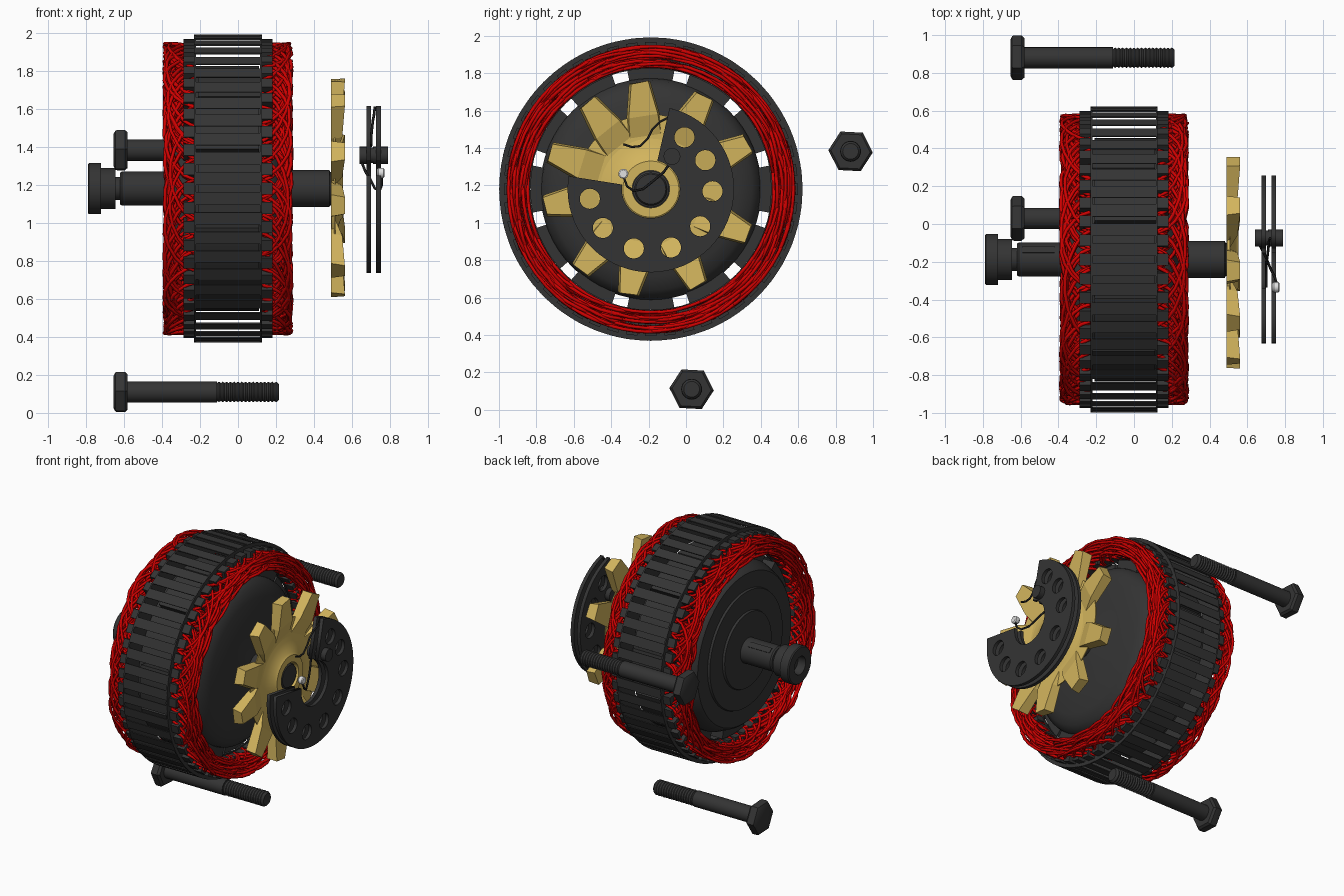
import bpy, bmesh, math, random
from math import sin, cos, pi, radians
from mathutils import Matrix, Vector

if "Cube" in bpy.data.objects:
    bpy.data.objects.remove(bpy.data.objects["Cube"])

random.seed(4)
CY, CZ = -0.188, 1.18         # machine axis runs along x
MID = -0.0525                 # middle of the stator in x
SLOTS = 48
PITCH = 2 * pi / SLOTS


def material(name, r, g, b):
    m = bpy.data.materials.new(name)
    m.diffuse_color = (r, g, b, 1)
    m.use_nodes = True
    m.node_tree.nodes["Principled BSDF"].inputs["Base Color"].default_value = m.diffuse_color
    return m


DARK = material("dark_steel", 0.034, 0.034, 0.034)
BLACK = material("black_wire", 0.012, 0.012, 0.012)
RED = material("red_enamel", 0.62, 0.0, 0.0)
BRASS = material("brass", 0.65, 0.46, 0.11)
WHITE = material("white_plastic", 0.75, 0.75, 0.75)


def polar(x, r, a, c=(CY, CZ)):
    return Vector((x, c[0] + r * cos(a), c[1] + r * sin(a)))


def finish(name, bm, mat, smooth=True):
    bmesh.ops.remove_doubles(bm, verts=bm.verts, dist=1e-5)
    bmesh.ops.recalc_face_normals(bm, faces=bm.faces)
    me = bpy.data.meshes.new(name)
    bm.to_mesh(me)
    bm.free()
    me.materials.append(mat)
    if smooth:
        me.shade_smooth()
        me.set_sharp_from_angle(angle=radians(32))
    ob = bpy.data.objects.new(name, me)
    bpy.context.collection.objects.link(ob)
    return ob


def lathe(name, profile, mat, seg=48, c=(CY, CZ), turn=0.0, closed=False):
    """Revolve (x, radius) points round an x-parallel axis."""
    bm = bmesh.new()
    rings = [[bm.verts.new(polar(x, r, turn + 2 * pi * i / seg, c)) for i in range(seg)]
             for x, r in profile]
    pairs = list(zip(rings, rings[1:]))
    if closed:
        pairs.append((rings[-1], rings[0]))
    for p, q in pairs:
        for i in range(seg):
            j = (i + 1) % seg
            bm.faces.new((p[i], p[j], q[j], q[i]))
    bmesh.ops.dissolve_degenerate(bm, edges=bm.edges, dist=1e-6)
    return finish(name, bm, mat)


def loft(bm, secs):
    """Skin a run of four-cornered sections and cap both ends."""
    secs = [[bm.verts.new(p) for p in s] for s in secs]
    for p, q in zip(secs, secs[1:]):
        for i in range(4):
            j = (i + 1) % 4
            bm.faces.new((p[i], p[j], q[j], q[i]))
    bm.faces.new(secs[0])
    bm.faces.new(secs[-1][::-1])


def block(bm, x0, x1, r0, r1, a, w, steps=1):
    """Polar block centred on angle a, w radians wide."""
    loft(bm, [[polar(x, r, a + (k / steps - 0.5) * w) for x, r in
               ((x0, r0), (x1, r0), (x1, r1), (x0, r1))] for k in range(steps + 1)])


def plate(name, outlines, x0, x1, mat):
    """Flat sheet facing x, cut from closed outlines (first outer, rest holes)."""
    cu = bpy.data.curves.new(name, 'CURVE')
    cu.dimensions, cu.fill_mode, cu.extrude = '2D', 'BOTH', (x1 - x0) / 2
    for pts in outlines:
        sp = cu.splines.new('POLY')
        sp.points.add(len(pts) - 1)
        for p, (r, a) in zip(sp.points, pts):
            p.co = (r * cos(a), r * sin(a), 0, 1)
        sp.use_cyclic_u = True
    cu.materials.append(mat)
    ob = bpy.data.objects.new(name, cu)
    bpy.context.collection.objects.link(ob)
    ob.matrix_world = Matrix(((0, 0, 1, (x0 + x1) / 2), (1, 0, 0, CY), (0, 1, 0, CZ), (0, 0, 0, 1)))


def wires(name, paths, radius, mat, res=1):
    cu = bpy.data.curves.new(name, 'CURVE')
    cu.dimensions, cu.bevel_depth, cu.bevel_resolution = '3D', radius, res
    cu.use_fill_caps = True
    for pts in paths:
        sp = cu.splines.new('POLY')
        sp.points.add(len(pts) - 1)
        for p, co in zip(sp.points, pts):
            p.co = (*co, 1)
        sp.use_smooth = True
    cu.materials.append(mat)
    bpy.context.collection.objects.link(bpy.data.objects.new(name, cu))


# stator cage: thin axial slats held by two end rings
bm = bmesh.new()
for i in range(SLOTS):
    block(bm, -0.23, 0.125, 0.804, 0.811, (i + 0.5) * PITCH, PITCH * 0.64)
finish("stator_slats", bm, DARK, False)
for side, tag in ((-1, "left"), (1, "right")):
    def X(d):
        return MID + side * d
    lathe(f"stator_ring_{tag}", [(X(.168), .645), (X(.168), .811), (X(.178), .811), (X(.178), .645)],
          DARK, SLOTS, closed=True)
    # insulator teeth
    bm = bmesh.new()
    for i in range(SLOTS):
        block(bm, X(.176), X(.235), .652, .787, i * PITCH, PITCH * 0.6)
    finish(f"insulator_teeth_{tag}", bm, DARK, False)
    # end windings: overlapping wire hoops from slot to slot
    hoops = []
    for i in range(SLOTS):
        for layer in range(5):
            span = random.choice((4, 5, 6))
            r0 = .659 + .0255 * layer
            r1 = min(.764, max(.658, r0 + random.uniform(-.04, .04)))
            h = random.uniform(.125, .157)
            a0 = (i + 0.5 + random.uniform(-.12, .12)) * PITCH
            hoops.append([polar(X(.18 + h * sin(pi * t) ** 0.6), r0 + (r1 - r0) * t,
                                a0 + span * PITCH * t)
                          for t in (0, .04, .12, .25, .4, .55, .7, .85, .95, 1)])
    wires(f"winding_{tag}", hoops, 0.0098, RED)

# rotor: stepped body, domed on the right, with claw poles round it
lathe("rotor_body", [(-.37, .09), (-.37, .27), (-.355, .275), (-.355, .42), (-.34, .425),
                     (-.34, .54), (-.325, .555), (-.24, .592), (.12, .592), (.17, .58),
                     (.21, .54), (.235, .47), (.25, .33), (.265, .2), (.285, .09)], DARK, 64)
bm = bmesh.new()
for i in range(12):
    s = -.02 if i % 2 else .02
    block(bm, -.23 + s, .13 + s, .56, .645, i * pi / 6, radians(22.5), steps=5)
finish("rotor_claws", bm, DARK)

# shaft with pulley nut at the left end
lathe("shaft", [(-.73, 0), (-.73, .06), (-.79, .065), (-.79, .128), (-.783, .135), (-.72, .135),
                (-.72, .108), (-.645, .108), (-.645, .06), (-.62, .06), (-.62, .083), (-.61, .09),
                (.28, .09), (.28, .098), (.48, .098), (.485, .088), (.535, .088), (.547, .08),
                (.55, 0)], DARK, 40)
bm = bmesh.new()
block(bm, -.59, -.42, .08, .097, radians(55), radians(24))
finish("shaft_key", bm, DARK, False)

# cooling fan: star plate, dished hub and blades that rise from the hub
BLADES = [radians(a) for a in (-171, -131, -102, -64, -25, 25, 60, 96, 126, 160)]
circle = lambda r, n=32: [(r, 2 * pi * i / n) for i in range(n)]
plate("fan_disc", [circle(.37, 48), circle(.11)], .492, .505, BRASS)
lathe("fan_hub", [(.495, .34), (.505, .34), (.515, .24), (.54, .165), (.552, .15), (.552, .1),
                  (.495, .1)], BRASS, closed=True)
bm = bmesh.new()
for a in BLADES:
    secs = []
    # radius, half width, top height
    for r, w, x in ((.28, .10, .506), (.40, .092, .548), (.575, .058, .562)):
        foot, crest = math.atan(w / r), math.atan((w - .012) / r)
        secs.append([polar(.49, r, a - foot), polar(.49, r, a + foot),
                     polar(x, r - .004, a + crest), polar(x, r + .004, a - crest)])
    loft(bm, secs)
finish("fan_blades", bm, BRASS, False)

# rectifier: two horseshoe plates with a row of holes
A0, A1 = radians(171), radians(437)
arc = [A0 + (A1 - A0) * i / 48 for i in range(49)]
outline = [(.445, a) for a in arc] + [(.155, a) for a in reversed(arc)]
holes = []
for deg in (57, 28, -2, -37, -71, -106, -141, -171):
    cx, cy = .33 * cos(radians(deg)), .33 * sin(radians(deg))
    pts = [(cx + .054 * cos(2 * pi * k / 20), cy + .054 * sin(2 * pi * k / 20)) for k in range(20)]
    holes.append([(math.hypot(u, v), math.atan2(v, u)) for u, v in pts])
plate("rectifier_inner", [outline] + holes, .675, .70, DARK)
plate("rectifier_outer", [outline] + holes, .727, .752, DARK)

# brass backing behind the rectifier holes, part of the fan face
plate("fan_face_ring", [circle(.40, 48), circle(.26)], .505, .512, BRASS)

# terminal post, connector and leads
lathe("terminal_post", [(.64, 0), (.64, .045), (.69, .045), (.69, .04), (.71, .04), (.71, .045),
                        (.79, .045), (.79, 0)], DARK, 20, (-.075, 1.355))
lathe("connector", [(.73, 0), (.73, .02), (.74, .027), (.765, .027), (.77, .02), (.77, 0)],
      WHITE, 14, (-.335, 1.262))
wires("leads", [
    [(.70, -.335, 1.42), (.70, -.29, 1.405), (.70, -.245, 1.41), (.70, -.205, 1.45),
     (.705, -.18, 1.5), (.71, -.14, 1.54), (.715, -.09, 1.565), (.72, -.075, 1.61)],
    [(.755, -.335, 1.25), (.755, -.315, 1.195), (.745, -.28, 1.17), (.72, -.23, 1.18),
     (.70, -.18, 1.22), (.67, -.12, 1.27), (.65, -.085, 1.32)]], 0.007, BLACK)

# two long bolts with hex heads and threaded ends
thread = [(-.11 + .01 * i, .054 if i % 2 else .047) for i in range(32)]
for tag, c in (("lower", (.03, .11)), ("upper", (.88, 1.382))):
    lathe(f"bolt_head_{tag}", [(-.655, 0), (-.655, .095), (-.645, .115), (-.635, .119), (-.595, .119),
                               (-.58, .105), (-.58, 0)], DARK, 6, c, radians(-3))
    lathe(f"bolt_shank_{tag}", [(-.585, .056), (-.11, .056)] + thread + [(.207, .05), (.215, .042), (.215, 0)],
          DARK, 24, c)
